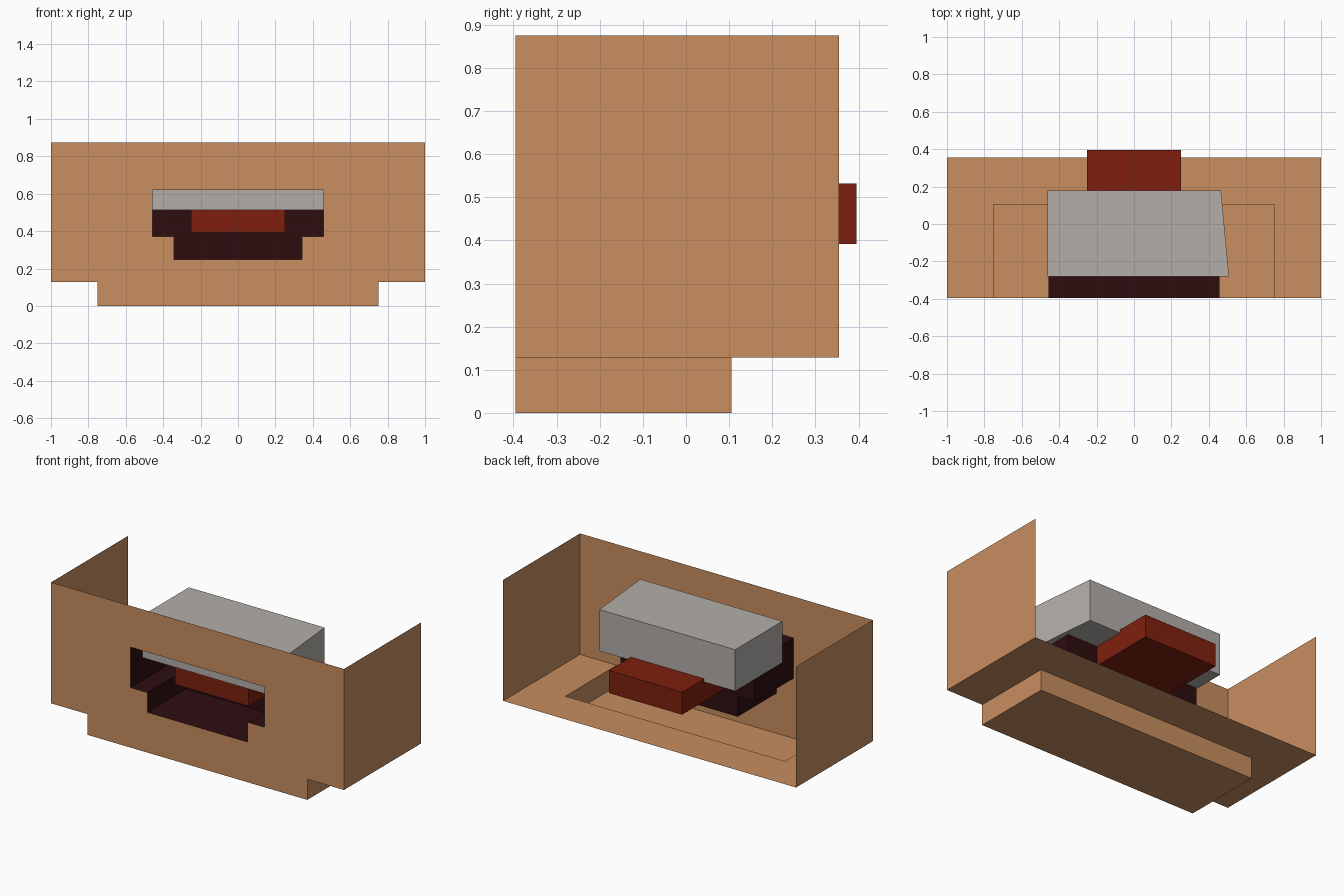
import bpy, bmesh

if "Cube" in bpy.data.objects:
    bpy.data.objects.remove(bpy.data.objects["Cube"])


def material(name, rgb):
    m = bpy.data.materials.new(name)
    lin = [((c / 255 + 0.055) / 1.055) ** 2.4 for c in rgb]
    m.diffuse_color = (*lin, 1)
    m.use_nodes = True
    m.node_tree.nodes["Principled BSDF"].inputs["Base Color"].default_value = m.diffuse_color
    return m


ORANGE = material("tan_orange", (200, 142, 96))
GREY = material("warm_grey", (179, 174, 169))
RED = material("brick_red", (126, 32, 14))
DARK = material("dark_maroon", (46, 13, 16))


def build(name, polys, mat, mirror=False):
    """Join polygons into one mesh, optionally mirrored over x = 0."""
    bm = bmesh.new()
    for p in polys:
        bm.faces.new([bm.verts.new(v) for v in p])
    bmesh.ops.remove_doubles(bm, verts=bm.verts, dist=0.0005)
    if not mirror:
        bmesh.ops.recalc_face_normals(bm, faces=bm.faces)
    me = bpy.data.meshes.new(name)
    bm.to_mesh(me)
    bm.free()
    me.materials.append(mat)
    ob = bpy.data.objects.new(name, me)
    bpy.context.collection.objects.link(ob)
    if mirror:
        ob.modifiers.new("mirror", 'MIRROR').use_clip = True
    return ob


def prism(outline, y0, y1, front=True):
    """Extrude an x-z outline along y; the front cap is optional."""
    n = len(outline)
    polys = [[(x, y1, z) for x, z in reversed(outline)]]
    if front:
        polys.append([(x, y0, z) for x, z in outline])
    for i in range(n):
        (xa, za), (xb, zb) = outline[i], outline[(i + 1) % n]
        polys.append([(xa, y0, za), (xa, y1, za), (xb, y1, zb), (xb, y0, zb)])
    return polys


def rect(x0, x1, z0, z1):
    return [(x0, z0), (x1, z0), (x1, z1), (x0, z1)]


F, B, FB = -0.395, 0.355, 0.105      # front, back, back of the foot
Z, TOP = 0.128, 0.875                # floor and wall top
FX = 0.75                            # foot half width

# Open shell: front wall with stepped opening, side wall, floor and hollow foot
front = [(0, 0), (FX, 0), (FX, Z), (1, Z), (1, TOP), (0, TOP), (0, 0.62),
         (0.457, 0.62), (0.457, 0.37), (0.343, 0.37), (0.343, 0.248), (0, 0.248)]
shell = [
    [(x, F, z) for x, z in front],
    [(1, F, Z), (1, B, Z), (1, B, TOP), (1, F, TOP)],
    [(FX, F, Z), (FX, FB, Z), (0, FB, Z), (0, B, Z), (1, B, Z), (1, F, Z)],
    [(FX, F, 0), (FX, FB, 0), (FX, FB, Z), (FX, F, Z)],
    [(FX, FB, 0), (0, FB, 0), (0, FB, Z), (FX, FB, Z)],
    [(0, F, 0), (0, FB, 0), (FX, FB, 0), (FX, F, 0)],
]
build("shell", shell, ORANGE, mirror=True)

# Stepped pocket behind the opening, open at the front
right = [(0.343, 0.248), (0.343, 0.37), (0.457, 0.37), (0.457, 0.62)]
pocket = right + [(-x, z) for x, z in reversed(right)]
build("pocket", prism(pocket, F, -0.015, front=False), DARK)

# Grey block over the pocket, its front right edge flared outward
block = build("upper_block", prism(rect(-0.462, 0.465, 0.512, 0.768), -0.28, 0.18), GREY)
for v in block.data.vertices:
    if v.co.x > 0 and v.co.y < 0:
        v.co.x = 0.508

# Red bar running back through the pocket
build("red_bar", prism(rect(-0.25, 0.25, 0.392, 0.532), -0.255, 0.395), RED)
